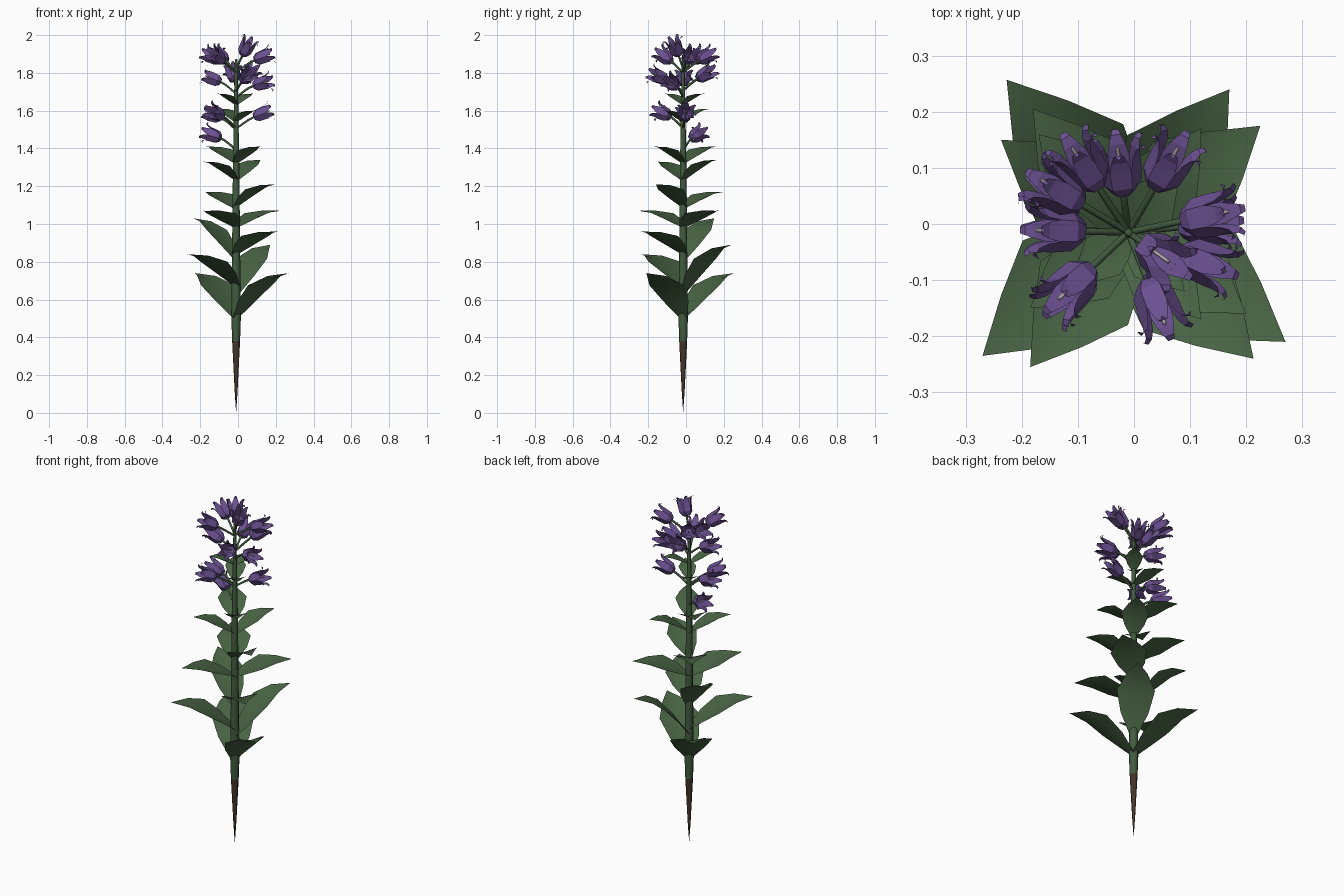
import bpy, bmesh, math
from mathutils import Vector

cube = bpy.data.objects.get("Cube")
if cube:
    bpy.data.objects.remove(cube)

AXIS = Vector((-0.01, -0.015, 0))  # centre line of the stem


def material(name, rgb):
    m = bpy.data.materials.new(name)
    m.use_nodes = True
    m.diffuse_color = (*rgb, 1)
    bsdf = m.node_tree.nodes["Principled BSDF"]
    bsdf.inputs["Base Color"].default_value = (*rgb, 1)
    bsdf.inputs["Roughness"].default_value = 0.9
    return m


leaf_green = material("leaf green", (0.066, 0.128, 0.058))
stem_green = material("stem green", (0.055, 0.107, 0.05))
root_brown = material("root brown", (0.058, 0.036, 0.024))
petal_purple = material("petal purple", (0.145, 0.08, 0.28))
pistil_grey = material("pistil pale grey", (0.56, 0.5, 0.56))


def finish(bm, name, *mats):
    bmesh.ops.remove_doubles(bm, verts=bm.verts, dist=0.00001)
    me = bpy.data.meshes.new(name)
    bm.to_mesh(me)
    bm.free()
    for m in mats:
        me.materials.append(m)
    ob = bpy.data.objects.new(name, me)
    bpy.context.collection.objects.link(ob)
    return ob


def lathe(bm, profile, sides, mat=0):
    """Revolve (radius, height) pairs around z."""
    rings = [[bm.verts.new((r * math.cos(math.tau * i / sides),
                            r * math.sin(math.tau * i / sides), z))
              for i in range(sides)] for r, z in profile]
    for low, high in zip(rings, rings[1:]):
        for i in range(sides):
            j = (i + 1) % sides
            bm.faces.new((low[i], low[j], high[j], high[i])).material_index = mat


def shade(ob, degrees):
    bpy.ops.object.select_all(action='DESELECT')
    ob.select_set(True)
    bpy.context.view_layer.objects.active = ob
    bpy.ops.object.shade_smooth_by_angle(angle=math.radians(degrees))


# Stem and tapered root
for name, mat, profile in (
        ("root", root_brown, [(0, 0), (0.008, 0.12), (0.021, 0.38)]),
        ("stem", stem_green, [(0.021, 0.38), (0.025, 0.5), (0.021, 0.9),
                              (0.017, 1.3), (0.012, 1.6), (0.007, 1.87), (0, 1.875)])):
    bm = bmesh.new()
    lathe(bm, profile, 8)
    ob = finish(bm, name, mat)
    ob.location = AXIS
    shade(ob, 50)


# Leaves: folded blades that rise from the stem and level off at the tip
def leaf(index, x, y, z, base_z):
    out = Vector((x, y, 0)) - AXIS
    length = out.length
    out.normalize()
    side = Vector((-out.y, out.x, 0))
    up = Vector((0, 0, 1))
    bm = bmesh.new()
    rows = []
    for s, half in ((0, 0.08), (0.2, 0.24), (0.45, 0.325), (0.72, 0.18), (1, 0)):
        rise = (z - base_z) * (1 - (1 - s) ** 1.7)
        mid = AXIS + out * (length * s) + up * (base_z + rise)
        w = half * length
        rows.append([bm.verts.new(mid + side * (k * w) + up * (abs(k) * w * 0.2))
                     for k in (-1, 0, 1)])
    for a, b in zip(rows, rows[1:]):
        for k in (0, 1):
            bm.faces.new((a[k], b[k], b[k + 1], a[k + 1]))
    bmesh.ops.remove_doubles(bm, verts=bm.verts, dist=0.00001)
    bmesh.ops.recalc_face_normals(bm, faces=bm.faces)
    if sum(f.normal.z for f in bm.faces) < 0:
        bmesh.ops.reverse_faces(bm, faces=bm.faces)
    shade(finish(bm, f"leaf_{index}", leaf_green), 25)


# Tip position and height of attachment
leaves = [
    (0.27, -0.21, 0.74, 0.5), (-0.227, 0.257, 0.74, 0.5),
    (-0.27, -0.235, 0.84, 0.67), (0.17, 0.24, 0.89, 0.63),
    (0.213, -0.24, 0.96, 0.84), (-0.237, 0.15, 1.03, 0.81),
    (-0.185, -0.255, 1.07, 0.98), (0.225, 0.175, 1.07, 0.98),
    (0.2, -0.16, 1.21, 1.09), (-0.18, 0.205, 1.17, 1.08),
    (-0.185, -0.15, 1.33, 1.23), (0.12, 0.17, 1.34, 1.23),
    (-0.17, 0.16, 1.41, 1.32), (0.12, -0.17, 1.41, 1.32),
    (0.09, -0.12, 1.6, 1.54), (-0.1, 0.13, 1.61, 1.54),
    (-0.11, -0.11, 1.69, 1.63), (0.08, 0.1, 1.69, 1.63),
]
for i, data in enumerate(leaves):
    leaf(i + 1, *data)


# Bell flowers: six-sided cup, six curled petals and a pistil on a curved stalk
def make_bell():
    bm = bmesh.new()
    lathe(bm, [(0, 0), (0.02, 0.003), (0.036, 0.024), (0.039, 0.06)], 6)
    for i in range(6):
        mid = math.tau * (i + 0.5) / 6
        u = Vector((math.cos(mid), math.sin(mid), 0))
        v = Vector((-u.y, u.x, 0))
        rows = []
        for r, z, half in ((0.0338, 0.06, 0.0195), (0.036, 0.08, 0.015),
                           (0.042, 0.097, 0.009), (0.051, 0.103, 0.006),
                           (0.059, 0.097, 0)):
            rows.append([bm.verts.new(u * r + v * (k * half) + Vector((0, 0, z)))
                         for k in (-1, 1)])
        for a, b in zip(rows, rows[1:]):
            bm.faces.new((a[0], a[1], b[1], b[0]))
    lathe(bm, [(0.004, 0.005), (0.004, 0.09), (0, 0.094)], 6, 1)
    return finish(bm, "bell_flower_1", petal_purple, pistil_grey)


def stalk(index, start, end, direction):
    curve = bpy.data.curves.new(f"flower_stalk_{index}", 'CURVE')
    curve.dimensions = '3D'
    curve.bevel_depth = 0.006
    curve.bevel_resolution = 1
    curve.resolution_u = 4
    spline = curve.splines.new('BEZIER')
    spline.bezier_points.add(1)
    reach = (end - start) / 3
    for p, co, handle in zip(spline.bezier_points, (start, end),
                             (reach, direction * reach.length)):
        p.co, p.handle_left, p.handle_right = co, co - handle, co + handle
    curve.materials.append(stem_green)
    bpy.context.collection.objects.link(bpy.data.objects.new(curve.name, curve))


# Middle of each bell and its upward tilt in degrees
flowers = [
    (0.045, -0.055, 1.935, 58),
    (0.133, 0.015, 1.885, 22), (-0.11, -0.11, 1.885, 28),
    (-0.09, 0.105, 1.885, 25), (-0.135, 0.06, 1.885, 22),
    (0.128, -0.07, 1.745, 15), (0.042, -0.145, 1.78, 22), (-0.137, -0.012, 1.77, 22),
    (-0.025, 0.1, 1.79, 28), (0.06, 0.105, 1.795, 28),
    (0.13, 0.0, 1.585, 22), (-0.115, -0.12, 1.585, 18), (-0.137, -0.01, 1.575, 18),
    (-0.135, 0.055, 1.47, 18),
]
bell = make_bell()
for i, (x, y, z, tilt) in enumerate(flowers):
    ob = bell if i == 0 else bell.copy()
    if i:
        bpy.context.collection.objects.link(ob)
        ob.name = f"bell_flower_{i + 1}"
    a = math.radians(tilt)
    flat = (Vector((x, y, 0)) - AXIS).normalized()
    d = flat * math.cos(a) + Vector((0, 0, math.sin(a)))
    base = Vector((x, y, z)) - d * 0.052
    ob.location = base
    ob.rotation_euler = d.to_track_quat('Z', 'Y').to_euler()
    root = AXIS + Vector((0, 0, min(base.z - 0.06, 1.82)))
    stalk(i + 1, root, base + d * 0.004, d)
